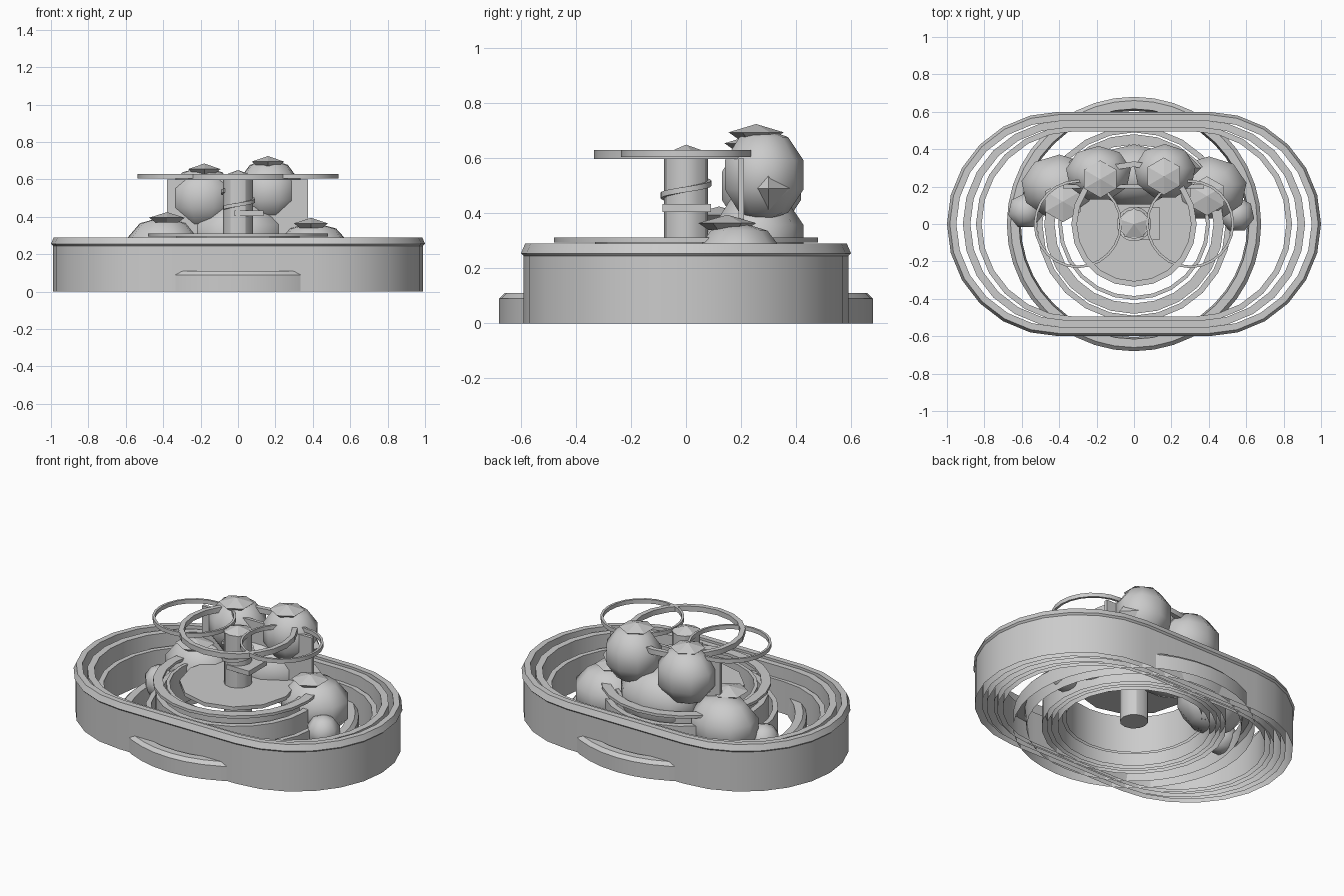
import bpy, bmesh, math
from mathutils import Matrix, Vector

if "Cube" in bpy.data.objects:
    bpy.data.objects.remove(bpy.data.objects["Cube"])


def finish(bm, name, angle=30):
    bmesh.ops.recalc_face_normals(bm, faces=bm.faces)
    me = bpy.data.meshes.new(name)
    bm.to_mesh(me)
    bm.free()
    ob = bpy.data.objects.new(name, me)
    bpy.context.collection.objects.link(ob)
    if angle:
        bpy.ops.object.select_all(action='DESELECT')
        ob.select_set(True)
        bpy.context.view_layer.objects.active = ob
        bpy.ops.object.shade_smooth_by_angle(angle=math.radians(angle))
    return ob


def ring(name, profile, straight=0.0, center=(0, 0), n=24, closed=True):
    """Sweep a (radius, z) profile round a circle or stadium outline."""
    bm = bmesh.new()
    half = n // 2
    dirs = []
    for side in (1, -1):
        for i in range(half + (1 if straight else 0)):
            a = -math.pi / 2 + math.pi * i / half + (0 if side > 0 else math.pi)
            dirs.append((math.cos(a), math.sin(a), side * straight))
    loops = [[bm.verts.new((center[0] + s + r * c, center[1] + r * d, z))
              for r, z in profile] for c, d, s in dirs]
    k = len(profile)
    for a, b in zip(loops, loops[1:] + loops[:1]):
        for j in range(k if closed else k - 1):
            bm.faces.new((a[j], b[j], b[(j + 1) % k], a[(j + 1) % k]))
    return finish(bm, name)


def band(r0, r1, z0, z1):
    return [(r1, z0), (r1, z1), (r0, z1), (r0, z0)]


def cone(name, r1, r2, z0, z1, n, angle=30):
    bm = bmesh.new()
    bmesh.ops.create_cone(bm, cap_ends=True, segments=n, radius1=r1, radius2=r2, depth=z1 - z0,
                          matrix=Matrix.Translation((0, 0, (z0 + z1) / 2)))
    return finish(bm, name, angle)


def box(name, lo, hi):
    lo, hi = Vector(lo), Vector(hi)
    bm = bmesh.new()
    bmesh.ops.create_cube(bm, size=1, matrix=Matrix.Translation((lo + hi) / 2)
                          @ Matrix.Diagonal((*(hi - lo), 1)))
    return finish(bm, name, 0)


def boulder(name, c, r, seg=9):
    bm = bmesh.new()
    bmesh.ops.create_uvsphere(bm, u_segments=seg, v_segments=5, radius=1,
                              matrix=Matrix.Translation(c) @ Matrix.Diagonal((*r, 1)))
    return finish(bm, name, 50)


def bipyramid(name, x, y, z, r, down, up, n, foot=0.0):
    """Faceted stone, widest at height z."""
    bm = bmesh.new()
    for r1, r2, z0, z1 in ((r * foot, r, -down, 0), (r, 0, 0, up)):
        bmesh.ops.create_cone(bm, cap_ends=False, segments=n, radius1=r1, radius2=r2,
                              depth=z1 - z0, matrix=Matrix.Translation((x, y, z + (z0 + z1) / 2)))
    bmesh.ops.remove_doubles(bm, verts=bm.verts, dist=.0005)
    return finish(bm, name, 0)


# Oval tub wall with flared rim, and nested inner walls, all open underneath
ring("tub_wall", [(.59, 0), (.59, .245), (.60, .255), (.585, .29), (.55, .29), (.55, 0)],
     .4, closed=False)
ring("inner_wall", band(.515, .555, 0, .275), .36, closed=False)
ring("lower_inner_wall", band(.495, .525, 0, .2), .32, closed=False)

# Round base ring bulging through the long sides
ring("base_ring", [(.68, 0), (.68, .09), (.66, .11), (.615, .11), (.605, 0)], n=40, closed=False)

# Central island: stepped circular walls, top hoop and floor
ring("island_step", band(.49, .52, 0, .15), closed=False)
ring("island_wall", band(.43, .465, 0, .24), closed=False)
ring("island_hoop", band(.425, .48, .295, .312))
ring("island_inner_wall", band(.385, .405, .06, .29), closed=False)
cone("island_floor", .33, .33, .275, .298, 12)

# Central post with cap, step plate and spiral band
cone("post", .08, .08, .04, .62, 12)
cone("post_cap", .085, 0, .62, .65, 5, 0)
box("post_plate", (-.02, -.085, .405), (.135, .09, .435))
bm = bmesh.new()
prev = None
for i in range(25):
    t = i / 24
    a = -2.6 + t * 2 * math.pi
    z = .44 + .09 * t
    cur = [bm.verts.new((r * math.cos(a), r * math.sin(a), z + d))
           for r, d in ((.078, 0), (.092, 0), (.092, .02), (.078, .02))]
    if prev:
        for j in range(4):
            bm.faces.new((prev[j], cur[j], cur[(j + 1) % 4], prev[(j + 1) % 4]))
    else:
        bm.faces.new(cur)
    prev = cur
bm.faces.new(prev)
finish(bm, "post_spiral")

# Overhead hoops: a large middle one and a pair at the sides
ring("middle_hoop", band(.305, .335, .598, .63), n=20)
for side, s in (("left", -1), ("right", 1)):
    ring(side + "_hoop", band(.222, .236, .605, .63), center=(s * .3, 0))

# Back panel behind the post
box("back_panel", (-.38, .19, .3), (.375, .21, .6))

# Rock cluster at the back
boulder("left_upper_boulder", (-.19, .27, .5), (.185, .155, .17))
boulder("right_upper_boulder", (.165, .28, .54), (.175, .155, .17))
boulder("middle_boulder", (0, .26, .3), (.26, .175, .19))
boulder("left_lower_boulder", (-.4, .2, .22), (.215, .18, .18))
boulder("right_lower_boulder", (.4, .19, .2), (.215, .18, .17))
boulder("left_outer_boulder", (-.58, .07, .12), (.1, .1, .1), 7)
boulder("right_outer_boulder", (.55, .05, .12), (.1, .1, .1), 7)

# Flat stones crowning the boulders
for name, x, y, z, r in (("left_upper_cap", -.18, .24, .655, .1),
                         ("right_upper_cap", .16, .255, .695, .1),
                         ("left_lower_cap", -.38, .12, .395, .11),
                         ("right_lower_cap", .39, .15, .365, .105)):
    bipyramid(name, x, y, z, r, .025, .03, 6, .65)

# Pointed shard on the right of the cluster
bipyramid("right_shard", .27, .3, .49, .09, .08, .13, 4)
